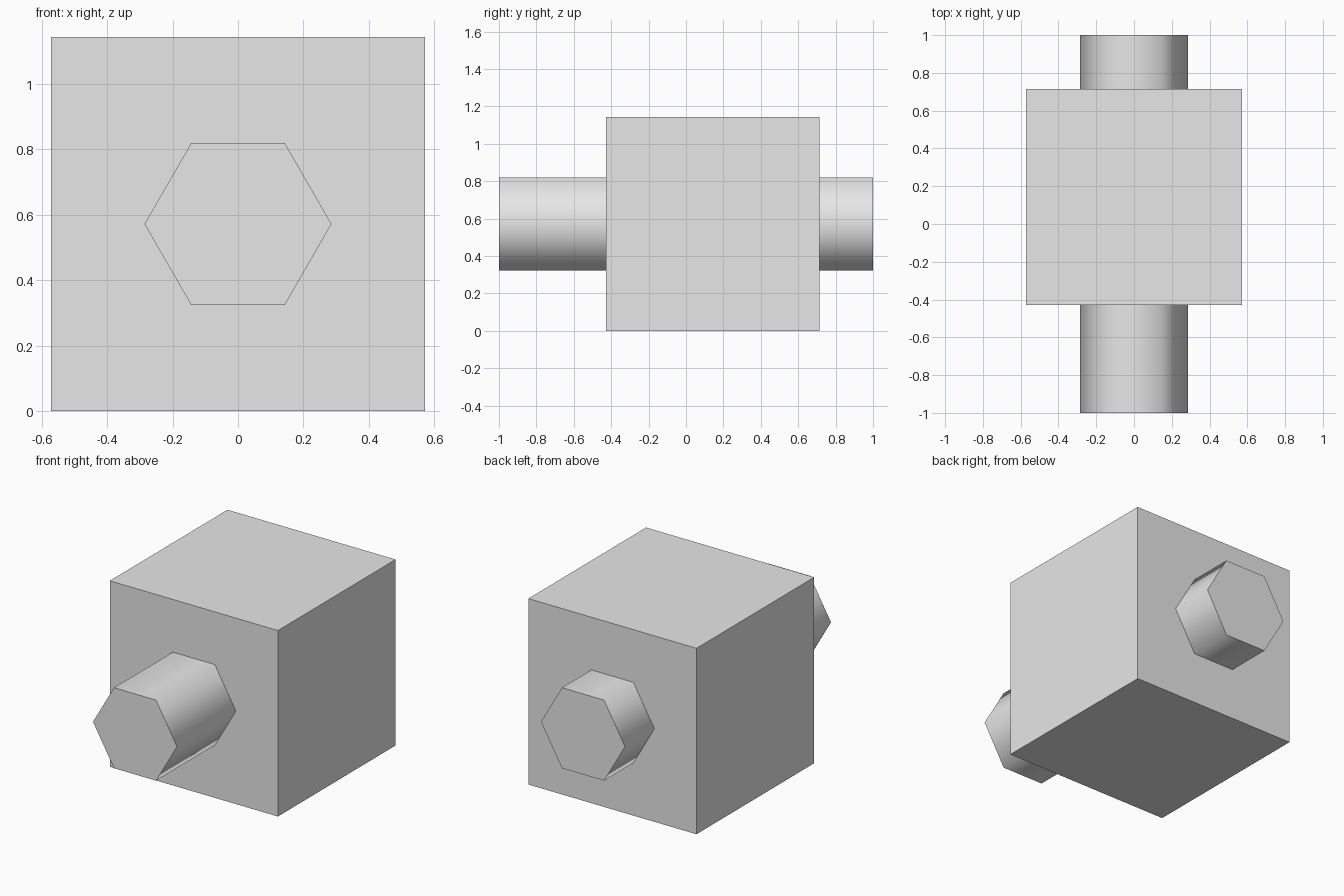
import bpy
from math import radians

old = bpy.data.objects.get("Cube")
if old:
    bpy.data.objects.remove(old, do_unlink=True)

UNIT = 2 / 7          # shaft radius; the block is four of these wide
SIDE = 4 * UNIT

# Single light grey material
grey = bpy.data.materials.new("light grey")
grey.use_nodes = True
colour = (0.8, 0.8, 0.8, 1)
grey.diffuse_color = colour
grey.node_tree.nodes["Principled BSDF"].inputs["Base Color"].default_value = colour


def finish(name):
    obj = bpy.context.object
    obj.name = name
    obj.data.materials.append(grey)
    return obj


# Cubic block, set towards the back of the shaft
bpy.ops.mesh.primitive_cube_add(size=SIDE, location=(0, UNIT / 2, SIDE / 2))
finish("block")

# Hexagonal shaft through the block, with corners pointing left and right
bpy.ops.mesh.primitive_cylinder_add(
    vertices=6, radius=UNIT, depth=2, location=(0, 0, SIDE / 2),
    rotation=(radians(90), radians(30), 0))
shaft = finish("shaft")

# Smooth the sides, keep the end caps flat
for face in shaft.data.polygons:
    face.use_smooth = abs(face.normal.z) < 0.5
